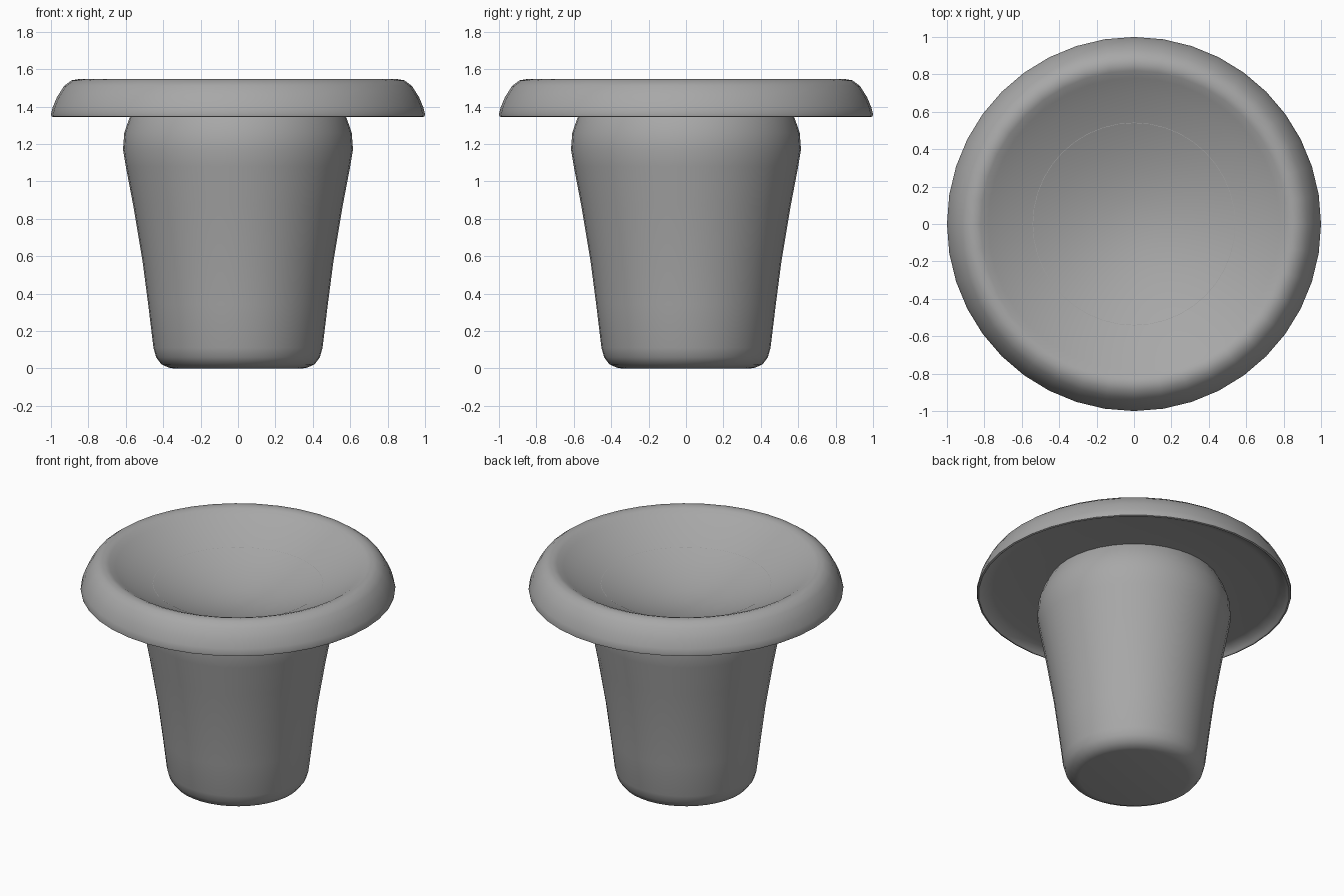
import bpy
import math

old = bpy.data.objects.get("Cube")
if old:
    bpy.data.objects.remove(old, do_unlink=True)

SEGMENTS = 40

grey = bpy.data.materials.new("plain_grey")
grey.use_nodes = True
colour = (0.39, 0.39, 0.39, 1)
grey.diffuse_color = colour
grey.node_tree.nodes["Principled BSDF"].inputs["Base Color"].default_value = colour


def lathe(name, profile):
    """Spin a (radius, height) profile around z; zero radius closes to a point."""
    verts, faces, rings = [], [], []
    for r, z in profile:
        count = SEGMENTS if r > 0 else 1
        rings.append([len(verts) + i for i in range(count)])
        for i in range(count):
            a = 2 * math.pi * i / SEGMENTS
            verts.append((r * math.cos(a), r * math.sin(a), z))
    for low, high in zip(rings, rings[1:]):
        for i in range(SEGMENTS):
            j = (i + 1) % SEGMENTS
            if len(low) == 1:
                faces.append((low[0], high[j], high[i]))
            elif len(high) == 1:
                faces.append((low[i], low[j], high[0]))
            else:
                faces.append((low[i], low[j], high[j], high[i]))
    mesh = bpy.data.meshes.new(name)
    mesh.from_pydata(verts, [], faces)
    mesh.materials.append(grey)
    obj = bpy.data.objects.new(name, mesh)
    bpy.context.collection.objects.link(obj)
    bpy.ops.object.select_all(action="DESELECT")
    obj.select_set(True)
    bpy.context.view_layer.objects.active = obj
    bpy.ops.object.shade_smooth_by_angle(angle=math.radians(60))
    return obj


# Tapered stem with a rounded foot and swollen shoulder
lathe("stem", [
    (0, 0), (0.345, 0), (0.37, 0.004), (0.41, 0.022), (0.438, 0.06), (0.452, 0.11),
    (0.48, 0.34), (0.51, 0.57), (0.56, 0.87), (0.60, 1.08), (0.615, 1.17),
    (0.608, 1.26), (0.58, 1.34), (0.55, 1.395),
])

# Wide dish: recessed underside, rounded rim and shallow bowl
lathe("dish", [
    (0.54, 1.395), (0.90, 1.385), (0.955, 1.375), (0.975, 1.355), (0.987, 1.344),
    (0.998, 1.348), (1.0, 1.36), (0.991, 1.395), (0.968, 1.45), (0.93, 1.51),
    (0.89, 1.54), (0.85, 1.547), (0.82, 1.537), (0.78, 1.513), (0.70, 1.468),
    (0.56, 1.402), (0.42, 1.347), (0.28, 1.305), (0.14, 1.278), (0, 1.268),
])
